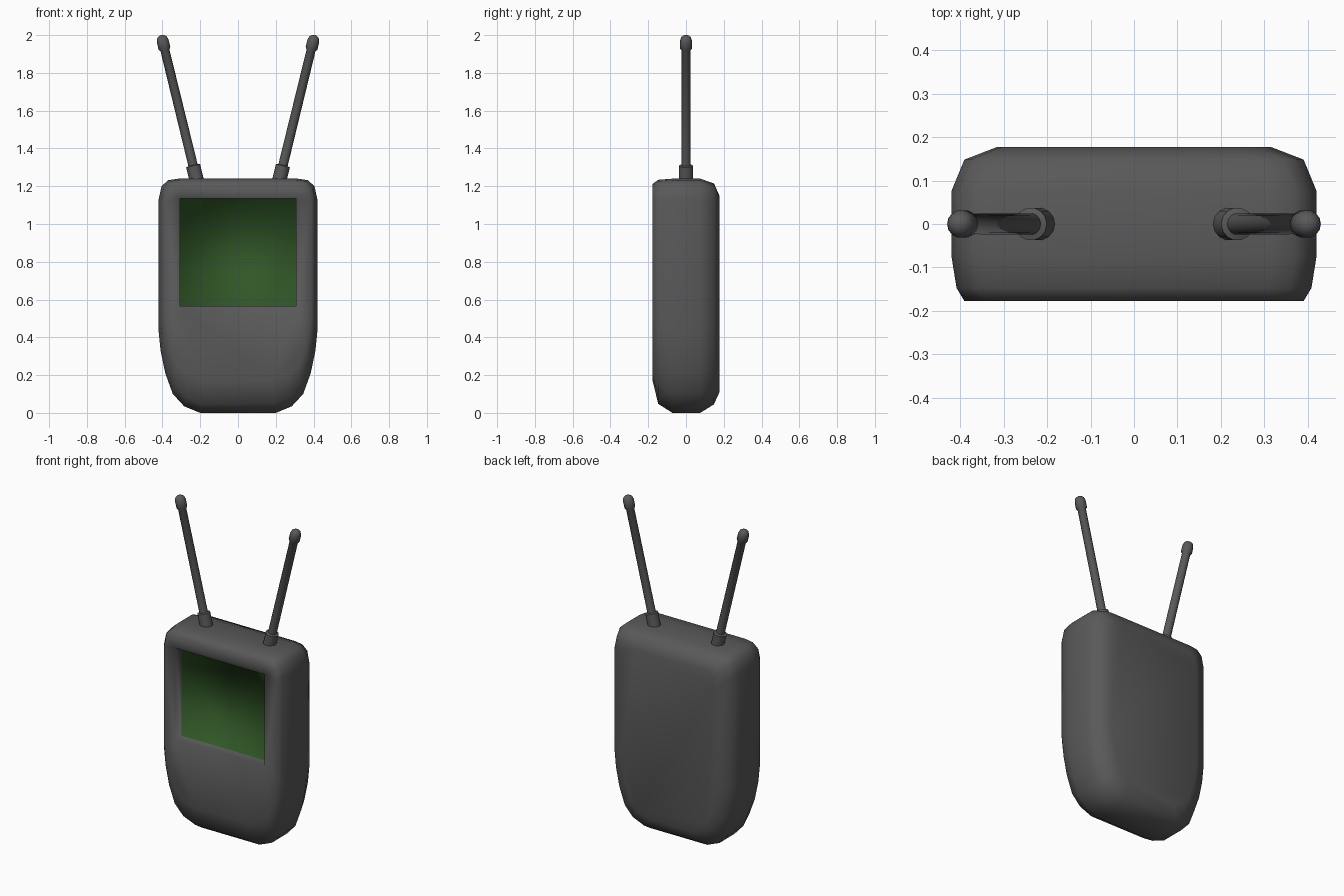
import bpy, bmesh, math
from mathutils import Matrix, Vector

if "Cube" in bpy.data.objects:
    bpy.data.objects.remove(bpy.data.objects["Cube"])


def material(name, rgb):
    m = bpy.data.materials.new(name)
    m.diffuse_color = (*rgb, 1)
    m.use_nodes = True
    m.node_tree.nodes["Principled BSDF"].inputs["Base Color"].default_value = m.diffuse_color
    return m


grey = material("dark_grey", (0.10, 0.10, 0.10))
green = material("screen_green", (0.03, 0.095, 0.02))


def finish(bm, name, mats):
    bmesh.ops.recalc_face_normals(bm, faces=bm.faces)
    for f in bm.faces:
        f.smooth = True
    me = bpy.data.meshes.new(name)
    bm.to_mesh(me)
    bm.free()
    for m in mats:
        me.materials.append(m)
    ob = bpy.data.objects.new(name, me)
    bpy.context.collection.objects.link(ob)
    return ob


def edge_loop(bm, verts):
    return [bm.edges.new((verts[i - 1], verts[i])) for i in range(len(verts))]


# Casing: front outline lofted through depth stations
H, W = 1.24, 0.42
half = [(0.20, 0), (0.285, 0.035), (0.345, 0.10), (0.385, 0.21), (0.41, 0.33),
        (0.42, 0.43), (0.42, 1.13), (0.405, 1.20), (0.37, 1.232), (0.315, 1.24)]
outline = half + [(-x, z) for x, z in reversed(half)]
# depth, side inset, lowest z, highest z
stations = [(-0.177, 0.03, 0.17, 1.212), (-0.147, 0.012, 0.048, 1.234),
            (-0.072, 0, 0, H), (0.075, 0, 0, H),
            (0.148, 0.03, 0.045, 1.215), (0.177, 0.105, 0.11, 1.15)]
bm = bmesh.new()
rings = []
for y, inset, z0, z1 in stations:
    rings.append([bm.verts.new((x * (W - inset) / W, y, z0 + z * (z1 - z0) / H))
                  for x, z in outline])
n = len(outline)
for a, b in zip(rings, rings[1:]):
    for i in range(n):
        bm.faces.new((a[i - 1], a[i], b[i], b[i - 1]))
bm.faces.new(rings[-1])

# Recessed screen in the front face
corners = [(-0.308, 0.565), (0.308, 0.565), (0.308, 1.135), (-0.308, 1.135)]
lip = [bm.verts.new((x, -0.177, z)) for x, z in corners]
deep = [bm.verts.new((x, -0.12, z)) for x, z in corners]
outer = [bm.edges.get((rings[0][i - 1], rings[0][i])) for i in range(n)]
bmesh.ops.triangle_fill(bm, edges=outer + edge_loop(bm, lip),
                        use_beauty=True, normal=Vector((0, -1, 0)))
for i in range(4):
    bm.faces.new((lip[i - 1], lip[i], deep[i], deep[i - 1]))
bm.faces.new(deep).material_index = 1
finish(bm, "casing", [grey, green])

# Antennas: collar, rod and rounded tip turned around a leaning axis
profile = [(0, -0.03), (0.038, -0.03), (0.038, 0.07), (0.025, 0.074), (0.024, 0.70),
           (0.032, 0.71), (0.032, 0.75), (0.026, 0.770), (0.013, 0.780), (0, 0.783)]
for side, name in ((-1, "left_antenna"), (1, "right_antenna")):
    bm = bmesh.new()
    verts = [bm.verts.new((r, 0, z)) for r, z in profile]
    edges = [bm.edges.new(p) for p in zip(verts, verts[1:])]
    bmesh.ops.spin(bm, geom=verts + edges, cent=(0, 0, 0), axis=(0, 0, 1),
                   angle=math.tau, steps=14, use_merge=True)
    bmesh.ops.remove_doubles(bm, verts=bm.verts, dist=0.0005)
    bm.transform(Matrix.Translation((side * 0.221, 0, 1.24)) @
                 Matrix.Rotation(side * math.radians(13.7), 4, 'Y'))
    ob = finish(bm, name, [grey])
    bpy.ops.object.select_all(action='DESELECT')
    ob.select_set(True)
    bpy.context.view_layer.objects.active = ob
    bpy.ops.object.shade_smooth_by_angle(angle=math.radians(50))
